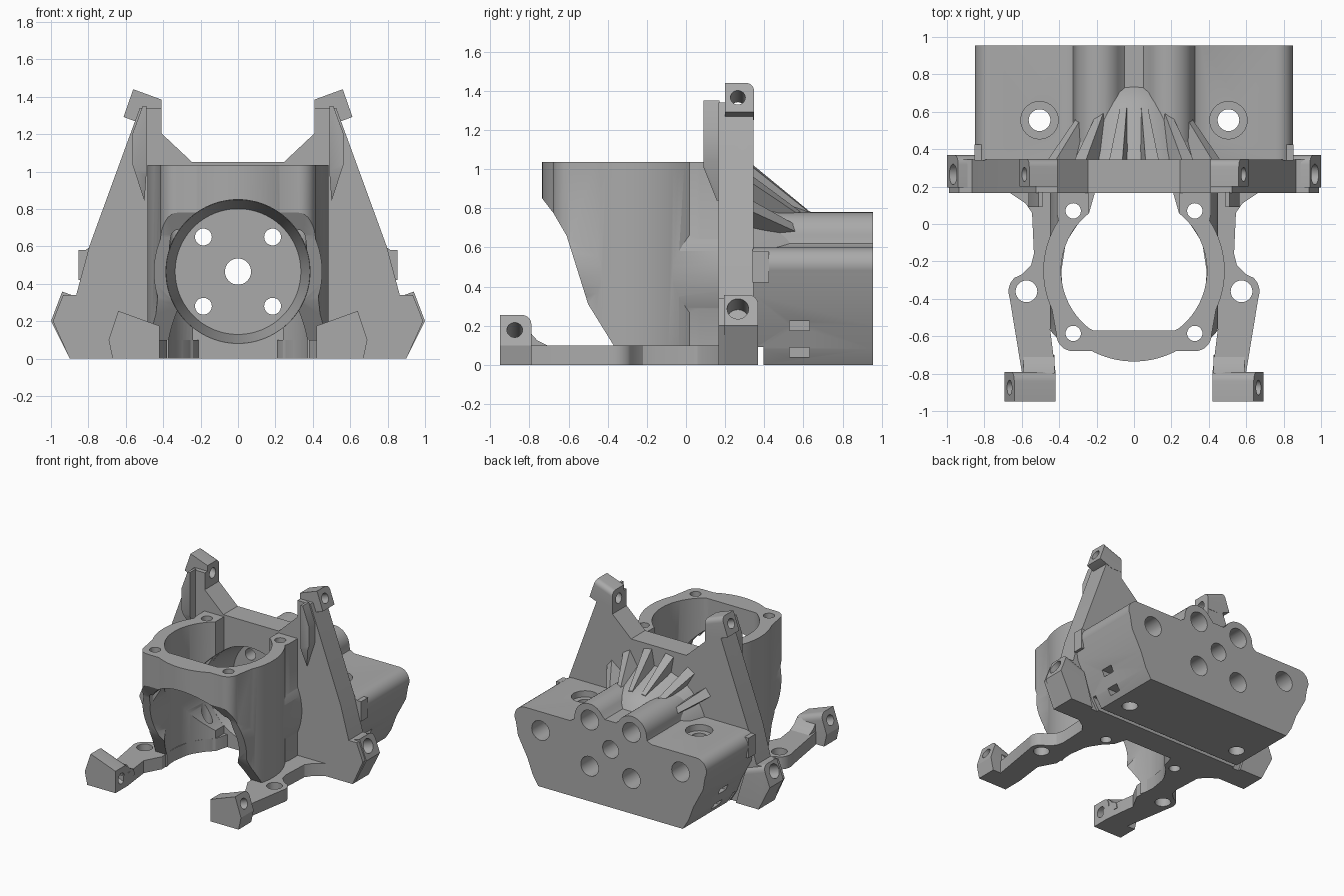
import bpy, bmesh, math
from mathutils import Vector, Matrix

if "Cube" in bpy.data.objects:
    bpy.data.objects.remove(bpy.data.objects["Cube"])

grey = bpy.data.materials.new("matte grey")
grey.use_nodes = True
GREY = (0.4, 0.4, 0.4, 1)
grey.diffuse_color = GREY
grey.node_tree.nodes["Principled BSDF"].inputs["Base Color"].default_value = GREY
made = []
cutters = []


def finish(bm, name):
    bmesh.ops.recalc_face_normals(bm, faces=bm.faces)
    me = bpy.data.meshes.new(name)
    bm.to_mesh(me)
    bm.free()
    me.materials.append(grey)
    ob = bpy.data.objects.new(name, me)
    bpy.context.collection.objects.link(ob)
    made.append(ob)
    return ob


def prism(name, pts, axis, a, b, round_top=0):
    """Extrude a 2D outline along an axis; round_top softens its first edge at the far end."""
    place = {"x": lambda p, t: (t, *p), "y": lambda p, t: (p[0], t, p[1]), "z": lambda p, t: (*p, t)}[axis]
    bm = bmesh.new()
    low = [bm.verts.new(place(p, a)) for p in pts]
    high = [bm.verts.new(place(p, b)) for p in pts]
    bm.faces.new(low)
    bm.faces.new(high)
    for i in range(len(pts)):
        j = (i + 1) % len(pts)
        bm.faces.new((low[i], low[j], high[j], high[i]))
    if round_top:
        edge = bm.edges.get((high[0], high[1]))
        bmesh.ops.recalc_face_normals(bm, faces=bm.faces)
        bmesh.ops.bevel(bm, geom=[edge], offset=round_top, segments=6, profile=0.5, affect="EDGES")
    return finish(bm, name)


def cyl(name, start, direction, length, r1, r2=None, seg=48):
    d = Vector(direction).normalized()
    mat = Matrix.Translation(Vector(start) + d * length / 2) @ d.to_track_quat("Z", "Y").to_matrix().to_4x4()
    bm = bmesh.new()
    bmesh.ops.create_cone(bm, cap_ends=True, segments=seg, radius1=r1,
                          radius2=r1 if r2 is None else r2, depth=length, matrix=mat)
    return finish(bm, name)


def box(name, x, y, z):
    return prism(name, [(x[0], y[0]), (x[1], y[0]), (x[1], y[1]), (x[0], y[1])], "z", *z)


def combine(ob, others, op="DIFFERENCE"):
    for o in others:
        m = ob.modifiers.new("bool", "BOOLEAN")
        m.operation, m.solver, m.object = op, "EXACT", o
        o.hide_render = True
        if o not in cutters:
            cutters.append(o)


def flip(pts, s):
    return [(s * x, v) for x, v in pts]


def both(pts):
    return pts + [(-x, v) for x, v in reversed(pts)]


def arc(cx, cy, r, a0, a1, n):
    return [(cx + r * math.cos(math.radians(a0 + (a1 - a0) * i / n)),
             cy + r * math.sin(math.radians(a0 + (a1 - a0) * i / n))) for i in range(n + 1)]


AXIS_Z = 0.465
CY = -0.25
Y = (0, 1, 0)
Z = (0, 0, 1)

# Shared cutters: sideways bore with tapered seat, vertical bore, corner bolt holes
bore = cyl("bore_cutter", (0, -1, AXIS_Z), Y, 1.2, 0.385, seg=96)
seat = cyl("seat_cutter", (0, 0.16, AXIS_Z), Y, 0.26, 0.385, 0.336, 96)
well = prism("well_cutter", [(x, max(y, -0.57)) for x, y in arc(0, CY, 0.39, 0, 356.25, 95)], "z", -0.1, 1.3)
well_back = box("well_back_cutter", (-0.24, 0.24), (CY, 0.2), (-0.1, 1.3))
corner_holes = [cyl("corner_hole_cutter", (s * 0.325, y, -0.1), Z, 1.4, 0.041, seg=32)
                for s in (-1, 1) for y in (0.07, -0.585)]
lug_dir = Vector((math.cos(math.radians(20)), 0, math.sin(math.radians(20))))


def lug_hole(s, x, y, z, r, depth):
    d = Vector((s * lug_dir.x, 0, lug_dir.z))
    return cyl("lug_hole_cutter", Vector((s * x, y, z)) + d * 0.1, -d, depth + 0.1, r, seg=32)


# Housing: round body, flat front, corner lobes, sideways barrel
housing = cyl("housing", (0, CY, 0), Z, 1.035, 0.485, seg=96)
front_pts = both(arc(0.325, -0.59, 0.09, -90, 0, 8) + [(0.44, -0.45), (0.44, CY)])
parts = [prism("housing_front", front_pts, "z", 0, 1.035),
         cyl("housing_barrel", (0, -0.66, AXIS_Z), Y, 0.84, 0.45, seg=96)]
for s in (-1, 1):
    lobe = [(0.15, 0.18), (0.15, -0.1), (0.38, -0.1)] + arc(0.325, 0.07, 0.088, -10, 0, 2) + [(0.413, 0.18)]
    parts.append(prism("housing_lobe", flip(lobe, s), "z", 0, 1.035))
slope = prism("slope_cutter", [(-1, 0.78), (-0.68, 0.78), (-0.61, 0.66), (-0.5, 0.31), (-0.37, 0.1),
                               (-0.37, -0.1), (-1, -0.1)], "x", -1, 1)
behind = box("behind_cutter", (-1, 1), (0.171, 1), (-1, 2))
combine(housing, parts, "UNION")
combine(housing, [slope, bore, well, well_back, behind] + corner_holes)

# Back plate
plate_pts = both([(0.9, 0), (0.99, 0.2), (0.935, 0.34), (0.865, 0.34), (0.795, 0.6), (0.525, 1.34),
                  (0.41, 1.34), (0.41, 1.205), (0.245, 1.05)])
plate = prism("back_plate", plate_pts, "y", 0.165, 0.345)
upper_holes = [lug_hole(s, 0.585, 0.265, 1.365, 0.038, 0.4) for s in (-1, 1)]
lower_holes = [lug_hole(s, 0.965, 0.265, 0.285, 0.055, 0.16) for s in (-1, 1)]
combine(plate, [seat] + upper_holes + lower_holes)

# Rear block with two round ridges
half = [(0.64, 0), (0.69, 0.08), (0.735, 0.2), (0.82, 0.36)] + arc(0.76, 0.51, 0.09, -30, 90, 10)
half += [(0.36, 0.6), (0.325, 0.62)] + arc(0.188, 0.65, 0.13, 0, 150, 16) + [(0.05, 0.69)]
block = prism("rear_block", both(half), "y", 0.34, 0.955)
axle = cyl("axle_hole_cutter", (0, 0.3, AXIS_Z), Y, 1, 0.07, seg=40)
groove = box("groove_cutter", (-1, 1), (0.365, 0.395), (-0.1, 0.09))
drills = [axle, groove]
dome_drills = [axle, groove]
for s in (-1, 1):
    for z in (0.28, 0.65):
        hole = cyl("bolt_hole_cutter", (s * 0.185, 0.3, z), Y, 1, 0.045, seg=32)
        recess = cyl("bolt_recess_cutter", (s * 0.185, 0.7, z), Y, 1, 0.078, seg=32)
        drills += [hole, recess]
        dome_drills += [hole, recess]
    drills += [cyl("side_recess_cutter", (s * 0.62, 0.7, 0.45), Y, 1, 0.078, seg=32),
               cyl("upright_hole_cutter", (s * 0.505, 0.555, -0.1), Z, 1, 0.058, seg=32),
               cyl("upright_recess_cutter", (s * 0.505, 0.555, 0.55), Z, 0.3, 0.1, seg=40)]
    for z, x in ((0.04, 0.6), (0.175, 0.66)):
        drills.append(box("slot_cutter", sorted((s * x, s * 1)), (0.53, 0.63), (z, z + 0.048)))
combine(block, [seat] + drills)

# Rear dome, lathed around the sideways axis
bm = bmesh.new()
profile = [(0.43, 0.34), (0.335, 0.6), (0.31, 0.65), (0.27, 0.7), (0.2, 0.75)]
rings = [[bm.verts.new((r * math.sin(i * math.tau / 64), y, AXIS_Z + r * math.cos(i * math.tau / 64)))
          for i in range(64)] for r, y in profile]
for a, b in zip(rings, rings[1:]):
    for i in range(64):
        bm.faces.new((a[i], a[i - 1], b[i - 1], b[i]))
bm.faces.new(rings[0])
bm.faces.new(rings[-1])
dome = finish(bm, "rear_dome")
combine(dome, [seat] + dome_drills)

# Fan of stiffening ribs
for angle in (-52, -31, -10, 10, 31, 52):
    rib = prism("fan_rib", [(0.34, 0.39), (0.34, 0.56), (0.62, 0.33), (0.62, 0.31), (0.4, 0.39)], "x", -0.036, 0.036)
    for v in rib.data.vertices:
        if v.co.y > 0.5:
            v.co.x *= 0.5
    rib.data.transform(Matrix.Translation((0, 0, AXIS_Z)) @ Matrix.Rotation(math.radians(angle), 4, "Y"))

# Mirrored arms, lugs and small stiffeners
arm_pts = [(0.2, 0.2), (0.68, 0.2), (0.67, 0.17), (0.58, 0.11), (0.545, 0.06), (0.535, -0.16), (0.55, -0.22),
           (0.6, -0.27)] + arc(0.575, -0.36, 0.096, 50, -20, 8) + [
           (0.6, -0.79), (0.6, -0.85), (0.42, -0.85), (0.42, -0.79), (0.45, -0.55), (0.38, -0.42),
           (0.388, CY), (0.365, -0.1), (0.3, 0.0), (0.24, 0.06)]
for i, s in enumerate((-1, 1)):
    side = ("right_", "left_")[i]
    arm = prism(side + "arm", flip(arm_pts, s), "z", 0, 0.1)
    combine(arm, [cyl("arm_hole_cutter", (s * 0.575, -0.36, -0.1), Z, 0.4, 0.058, seg=32)] + corner_holes)
    lug = prism(side + "front_lug", flip([(0.42, 0.175), (0.64, 0.255), (0.692, 0.1), (0.67, 0), (0.42, 0)], s),
                "y", -0.95, -0.79, 0.05)
    combine(lug, [lug_hole(s, 0.665, -0.875, 0.178, 0.04, 0.4)])
    prism(side + "arm_fillet", [(-0.8, 0.05), (-0.8, 0.17), (-0.76, 0.125), (-0.71, 0.1), (-0.7, 0.05)],
          "x", *sorted((s * 0.425, s * 0.592)))
    lug = prism(side + "upper_lug", flip([(0.41, 1.385), (0.56, 1.44), (0.612, 1.292), (0.5, 1.25), (0.41, 1.25)], s),
                "y", 0.2, 0.347, 0.04)
    combine(lug, [upper_holes[i]])
    lug = prism(side + "lower_lug", flip([(0.79, 0.305), (0.94, 0.358), (1.0, 0.2), (0.9, 0), (0.7, 0)], s),
                "y", 0.195, 0.368, 0.05)
    combine(lug, [lower_holes[i]])
    wing = prism(side + "wing", flip([(0.5, 0.84), (0.565, 1.04), (0.565, 1.2), (0.51, 1.35), (0.49, 1.35), (0.49, 0.98)], s),
                 "y", 0.09, 0.17)
    taper = prism("taper_cutter", [(0.165, 0.82), (0.085, 1.02), (0, 1.02), (0, 0.7), (0.165, 0.7)], "x", -1, 1)
    combine(wing, [taper])
    box(side + "block_step", sorted((s * 0.79, s * 0.852)), (0.34, 0.425), (0.42, 0.58))

# Apply the cuts, remove the helpers, smooth the round faces
bpy.context.view_layer.update()
dg = bpy.context.evaluated_depsgraph_get()
solids = [o for o in made if o not in cutters]
results = [(o, bpy.data.meshes.new_from_object(o.evaluated_get(dg))) for o in solids]
for o, me in results:
    o.modifiers.clear()
    o.data = me
for o in cutters:
    bpy.data.objects.remove(o)
bpy.context.view_layer.update()
for o in solids:
    o.select_set(True)
bpy.context.view_layer.objects.active = housing
bpy.ops.object.shade_smooth_by_angle(angle=math.radians(30))
